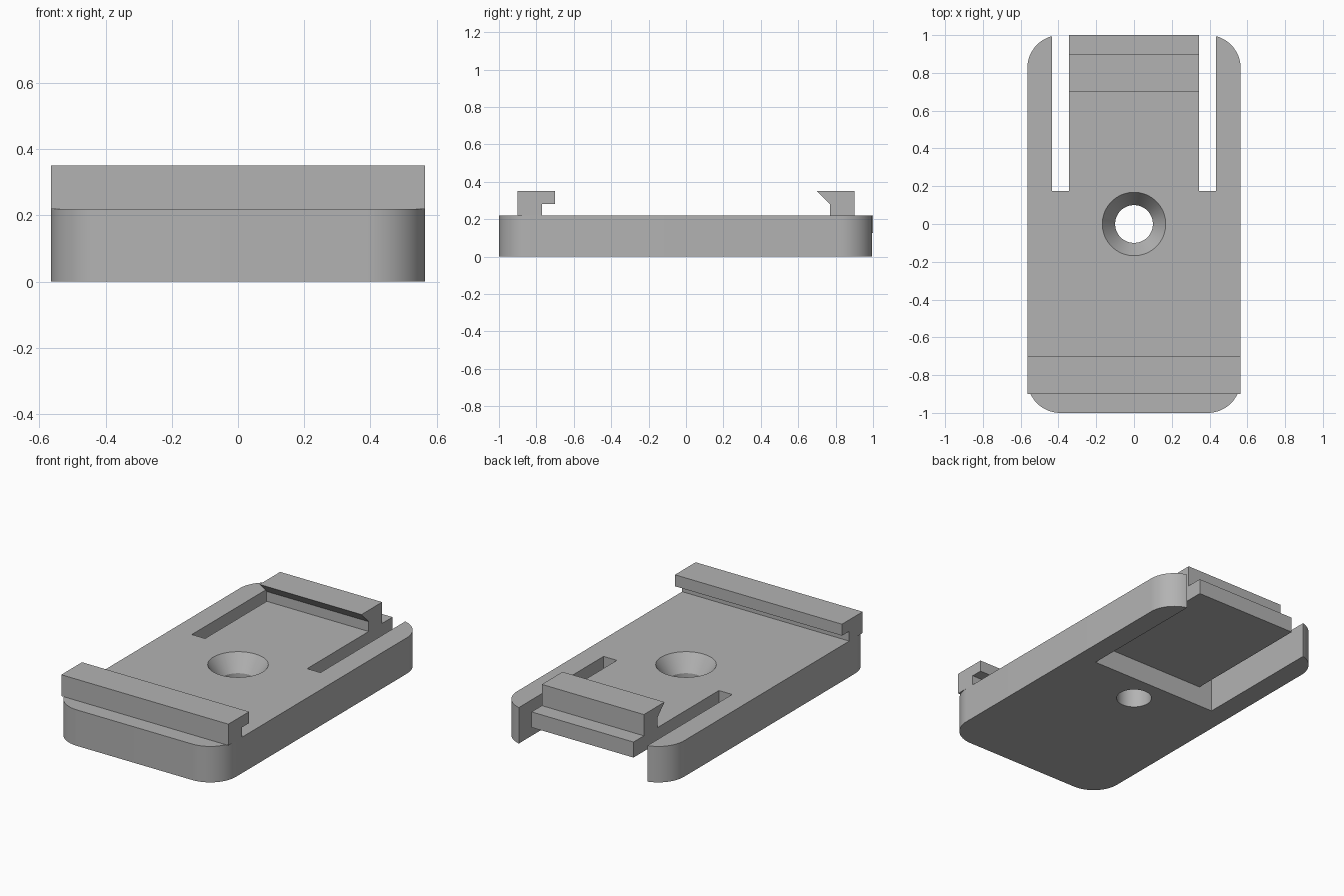
import bpy
import bmesh
from math import cos, sin, pi, radians
from mathutils import Matrix, Vector

cube = bpy.data.objects.get("Cube")
if cube:
    bpy.data.objects.remove(cube)

HALF_W, HALF_L, THICK, CORNER = 0.565, 1.0, 0.22, 0.175
TONGUE_X, SLOT_X, SLOT_Y, TONGUE_Z = 0.345, 0.435, 0.175, 0.125
TOP = 0.35

grey = bpy.data.materials.new("plain grey")
grey.use_nodes = True
COLOUR = (0.45, 0.45, 0.45, 1)
grey.diffuse_color = COLOUR
grey.node_tree.nodes["Principled BSDF"].inputs["Base Color"].default_value = COLOUR


def add_object(name, bm):
    bmesh.ops.recalc_face_normals(bm, faces=bm.faces)
    mesh = bpy.data.meshes.new(name)
    bm.to_mesh(mesh)
    bm.free()
    mesh.materials.append(grey)
    obj = bpy.data.objects.new(name, mesh)
    bpy.context.collection.objects.link(obj)
    return obj


def prism(name, points, direction):
    """Extrude a closed outline along a direction."""
    bm = bmesh.new()
    face = bm.faces.new([bm.verts.new(p) for p in points])
    made = bmesh.ops.extrude_face_region(bm, geom=[face])["geom"]
    verts = [v for v in made if isinstance(v, bmesh.types.BMVert)]
    bmesh.ops.translate(bm, verts=verts, vec=Vector(direction))
    return add_object(name, bm)


def box(name, x0, x1, y0, y1, z0, z1):
    outline = [(x0, y0, z0), (x1, y0, z0), (x1, y1, z0), (x0, y1, z0)]
    return prism(name, outline, (0, 0, z1 - z0))


def cone(name, r_low, r_high, z0, z1):
    bm = bmesh.new()
    bmesh.ops.create_cone(bm, cap_ends=True, segments=64, radius1=r_low,
                          radius2=r_high, depth=z1 - z0,
                          matrix=Matrix.Translation((0, 0, (z0 + z1) / 2)))
    return add_object(name, bm)


def cut(target, cutter):
    mod = target.modifiers.new("cut", "BOOLEAN")
    mod.operation, mod.solver, mod.object = "DIFFERENCE", "EXACT", cutter
    bpy.context.view_layer.objects.active = target
    bpy.ops.object.modifier_apply(modifier=mod.name)
    bpy.data.objects.remove(cutter)


# Base plate with rounded corners
STEPS = 16
outline = []
for quarter, (sx, sy) in enumerate([(1, 1), (-1, 1), (-1, -1), (1, -1)]):
    for i in range(STEPS + 1):
        a = (quarter + i / STEPS) * pi / 2
        outline.append((sx * (HALF_W - CORNER) + CORNER * cos(a),
                        sy * (HALF_L - CORNER) + CORNER * sin(a), 0))
plate = prism("base_plate", outline, (0, 0, THICK))

# Flexible tongue: recess below it and a slot on each side
cut(plate, box("recess_cutter", -SLOT_X, SLOT_X, SLOT_Y, 1.2, -0.1, TONGUE_Z))
for side in (-1, 1):
    xs = sorted((side * TONGUE_X, side * SLOT_X))
    cut(plate, box("slot_cutter", *xs, SLOT_Y, 1.2, -0.1, 0.4))

# Countersunk screw hole
cut(plate, cone("hole_cutter", 0.1, 0.1, -0.1, 0.4))
SINK = 0.1
cut(plate, cone("countersink_cutter", 0.1, 0.168 + 0.068, THICK - SINK, THICK + SINK))

# Square hook across the front
front = [(-0.9, THICK), (-0.77, THICK), (-0.77, 0.28), (-0.7, 0.28),
         (-0.7, TOP), (-0.9, TOP)]
prism("front_hook", [(-HALF_W, y, z) for y, z in front], (2 * HALF_W, 0, 0))

# Bevelled catch on the tongue
catch = [(0.9, THICK), (0.9, TOP), (0.7, TOP), (0.77, 0.28), (0.77, THICK)]
prism("tongue_catch", [(-TONGUE_X, y, z) for y, z in catch], (2 * TONGUE_X, 0, 0))

# Smooth only the rounded corners and the hole
bpy.ops.object.select_all(action="DESELECT")
plate.select_set(True)
bpy.context.view_layer.objects.active = plate
bpy.ops.object.shade_smooth_by_angle(angle=radians(30))
